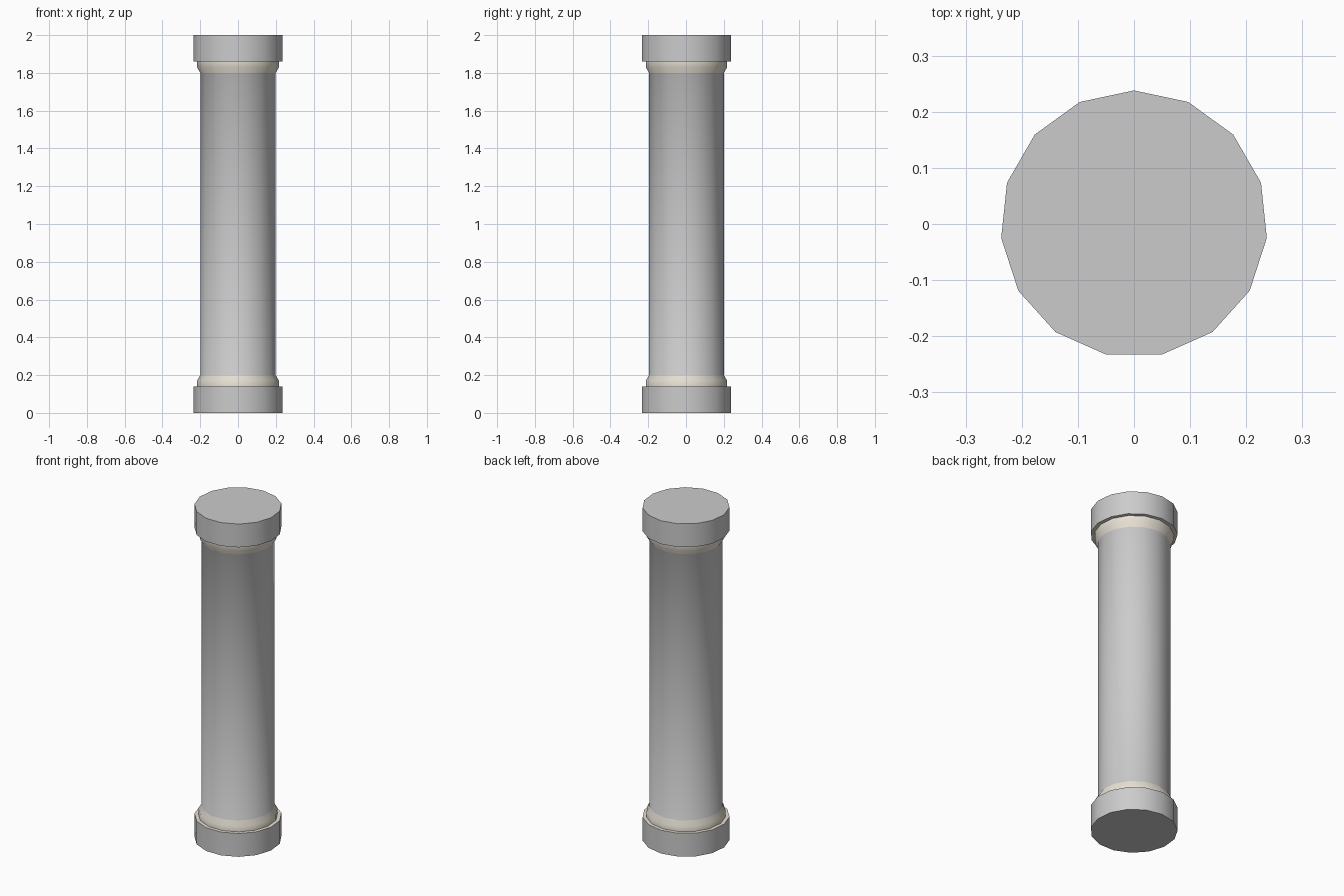
import bpy, bmesh, math

if "Cube" in bpy.data.objects:
    bpy.data.objects.remove(bpy.data.objects["Cube"])

SIDES = 15

# Lower half of the column profile (radius, height); the upper half mirrors it
half = [(0.238, 0.0), (0.238, 0.14), (0.217, 0.14), (0.217, 0.172), (0.2, 0.2)]
profile = half + [(r, 2 - z) for r, z in reversed(half)]

grey = bpy.data.materials.new("stone_grey")
grey.diffuse_color = (0.8, 0.8, 0.8, 1)
grey.use_nodes = True
grey.node_tree.nodes["Principled BSDF"].inputs["Base Color"].default_value = grey.diffuse_color
tan = bpy.data.materials.new("stone_tan")
tan.diffuse_color = (0.8, 0.75, 0.66, 1)
tan.use_nodes = True
tan.node_tree.nodes["Principled BSDF"].inputs["Base Color"].default_value = tan.diffuse_color

# Turned column: base drum, flared collar, shaft, collar, top drum
bm = bmesh.new()
rings = []
for r, z in profile:
    angles = [math.pi / 2 + 2 * math.pi * i / SIDES for i in range(SIDES)]
    rings.append([bm.verts.new((r * math.cos(a), r * math.sin(a), z)) for a in angles])
tan_bands = {1, 2, 3, 5, 6, 7}  # ledges and collars
for k in range(len(rings) - 1):
    low, high = rings[k], rings[k + 1]
    for i in range(SIDES):
        j = (i + 1) % SIDES
        f = bm.faces.new((low[i], low[j], high[j], high[i]))
        f.material_index = 1 if k in tan_bands else 0
bm.faces.new(rings[0][::-1])
bm.faces.new(rings[-1])

mesh = bpy.data.meshes.new("column")
bm.to_mesh(mesh)
bm.free()
mesh.materials.append(grey)
mesh.materials.append(tan)
column = bpy.data.objects.new("column", mesh)
bpy.context.collection.objects.link(column)

# Smooth sides, crisp drum edges
bpy.context.view_layer.objects.active = column
column.select_set(True)
bpy.ops.object.shade_smooth_by_angle(angle=math.radians(40))
